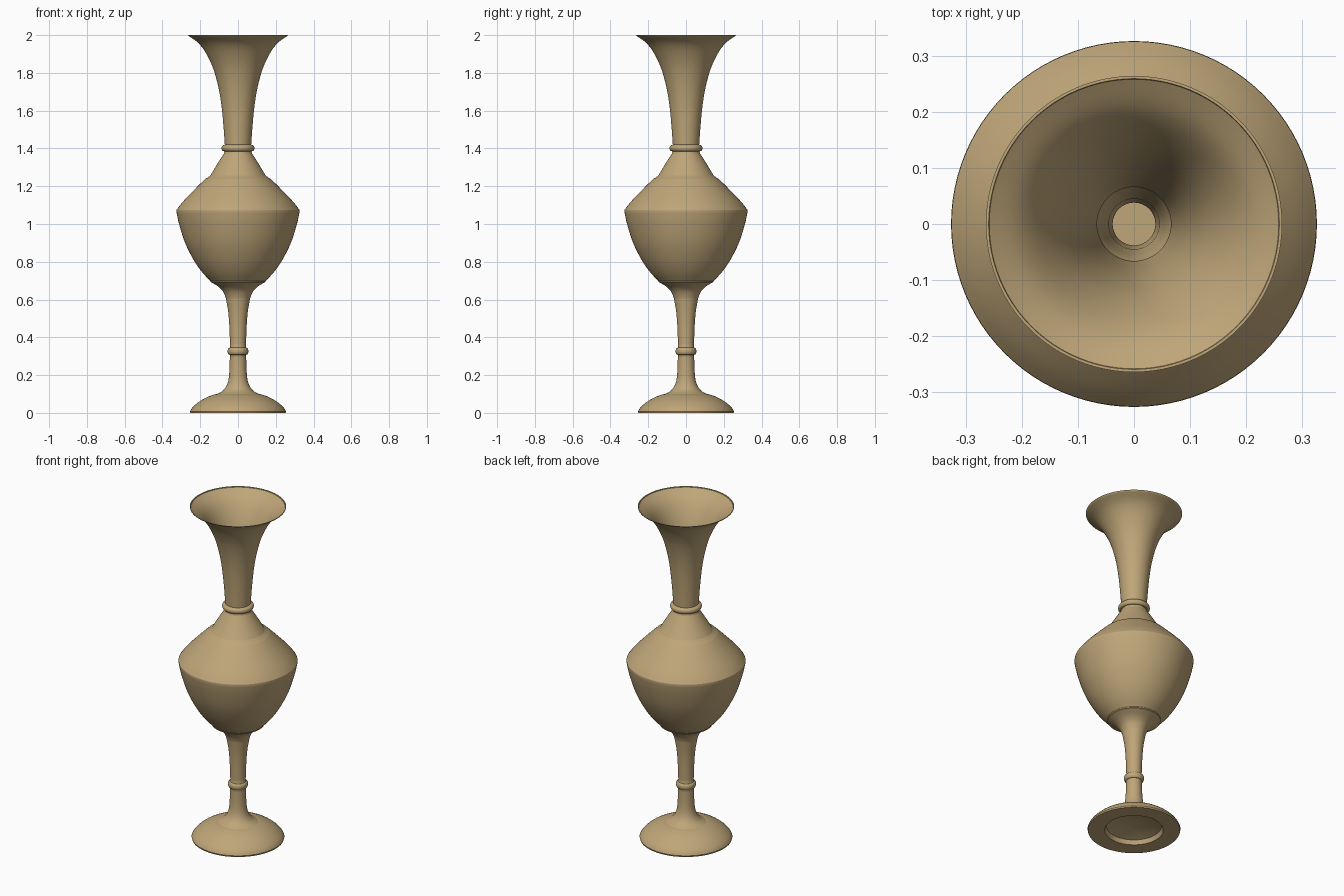
import bpy
import math

cube = bpy.data.objects.get("Cube")
if cube:
    bpy.data.objects.remove(cube, do_unlink=True)

SIDES = 96

clay = bpy.data.materials.new("sandy_clay")
clay.use_nodes = True
colour = (0.52, 0.38, 0.19, 1)
clay.diffuse_color = colour
clay.node_tree.nodes["Principled BSDF"].inputs["Base Color"].default_value = colour


def smooth_run(points, steps=5):
    """Catmull-Rom curve through a run of (radius, height) points."""
    ends = [points[0]] + points + [points[-1]]
    run = []
    for a, b, c, d in zip(ends, ends[1:], ends[2:], ends[3:]):
        for i in range(steps):
            t = i / steps
            run.append(tuple(
                0.5 * (2 * q + (r - p) * t + (2 * p - 5 * q + 4 * r - s) * t ** 2
                       + (3 * q - p - 3 * r + s) * t ** 3)
                for p, q, r, s in zip(a, b, c, d)))
    return run + [points[-1]]


def lathe(name, profile):
    """Revolve a profile about z; a radius of zero becomes a pole."""
    verts, faces, rings = [], [], []
    for r, z in profile:
        n = SIDES if r > 0 else 1
        rings.append([len(verts) + i for i in range(n)])
        for i in range(n):
            a = math.tau * i / SIDES
            verts.append((r * math.cos(a), r * math.sin(a), z))
    for low, high in zip(rings, rings[1:]):
        for i in range(SIDES):
            j = (i + 1) % SIDES
            corners = [low[i % len(low)], low[j % len(low)],
                       high[j % len(high)], high[i % len(high)]]
            faces.append(list(dict.fromkeys(corners)))
    mesh = bpy.data.meshes.new(name)
    mesh.from_pydata(verts, [], faces)
    mesh.materials.append(clay)
    obj = bpy.data.objects.new(name, mesh)
    bpy.context.collection.objects.link(obj)
    bpy.ops.object.select_all(action="DESELECT")
    obj.select_set(True)
    bpy.context.view_layer.objects.active = obj
    bpy.ops.object.shade_smooth_by_angle(angle=math.radians(30))
    return obj


def collar(radius, low, high, bulge):
    """Rounded bead as a run of profile points."""
    mid, half = (low + high) / 2, (high - low) / 2
    return [(radius + bulge * math.cos(a), mid + half * math.sin(a))
            for a in (math.pi * (i / 8 - 0.5) for i in range(9))]


# Foot with a hollow underside
foot = [(0, 0.05), (0.08, 0.045), (0.15, 0.025), (0.16, 0), (0.252, 0)]
foot += smooth_run([(0.254, 0.008), (0.24, 0.03), (0.205, 0.06),
                    (0.16, 0.085), (0.125, 0.098)])
foot += [(0.11, 0.1)]

# Stem with its bead, flaring to the cup under the body
stem = smooth_run([(0.11, 0.1), (0.08, 0.118), (0.058, 0.15), (0.047, 0.2),
                   (0.043, 0.305)])
stem += collar(0.044, 0.307, 0.345, 0.011)
stem += smooth_run([(0.042, 0.35), (0.047, 0.48), (0.058, 0.58),
                    (0.075, 0.635), (0.1, 0.665), (0.135, 0.688)])

# Body with a crisp shoulder and a small step below the neck
body = [(0.135, 0.688), (0.145, 0.692)]
body += smooth_run([(0.146, 0.698), (0.19, 0.745), (0.235, 0.81),
                    (0.28, 0.9), (0.312, 1.0), (0.326, 1.065)])
body += smooth_run([(0.325, 1.075), (0.29, 1.12), (0.215, 1.198), (0.172, 1.24)])
body += smooth_run([(0.162, 1.245), (0.13, 1.272), (0.1, 1.312),
                    (0.082, 1.35), (0.071, 1.385)])

# Collar and trumpet neck, returning down the hollow inside
trumpet = [(0.07, 1.42), (0.077, 1.52), (0.088, 1.63), (0.105, 1.73),
           (0.132, 1.825), (0.17, 1.905), (0.21, 1.958), (0.262, 1.996)]
neck = collar(0.074, 1.385, 1.418, 0.013) + smooth_run(trumpet)
neck += [(0.264, 2.0), (0.259, 2.0)]
neck += smooth_run([(r - 0.004, z) for r, z in reversed(trumpet)])
neck += [(0.066, 1.385)]

# Hollow inside of the body and stem, closed by a floor
hollow = [(0.066, 1.385), (0.09, 1.35), (0.158, 1.238), (0.315, 1.07),
          (0.27, 0.9), (0.185, 0.755), (0.13, 0.7), (0.07, 0.64),
          (0.045, 0.5), (0.038, 0.33), (0.042, 0.1), (0, 0.1)]

for name, profile in (("foot", foot), ("stem", stem), ("body", body),
                      ("neck", neck), ("hollow_inside", hollow)):
    lathe(name, profile)
